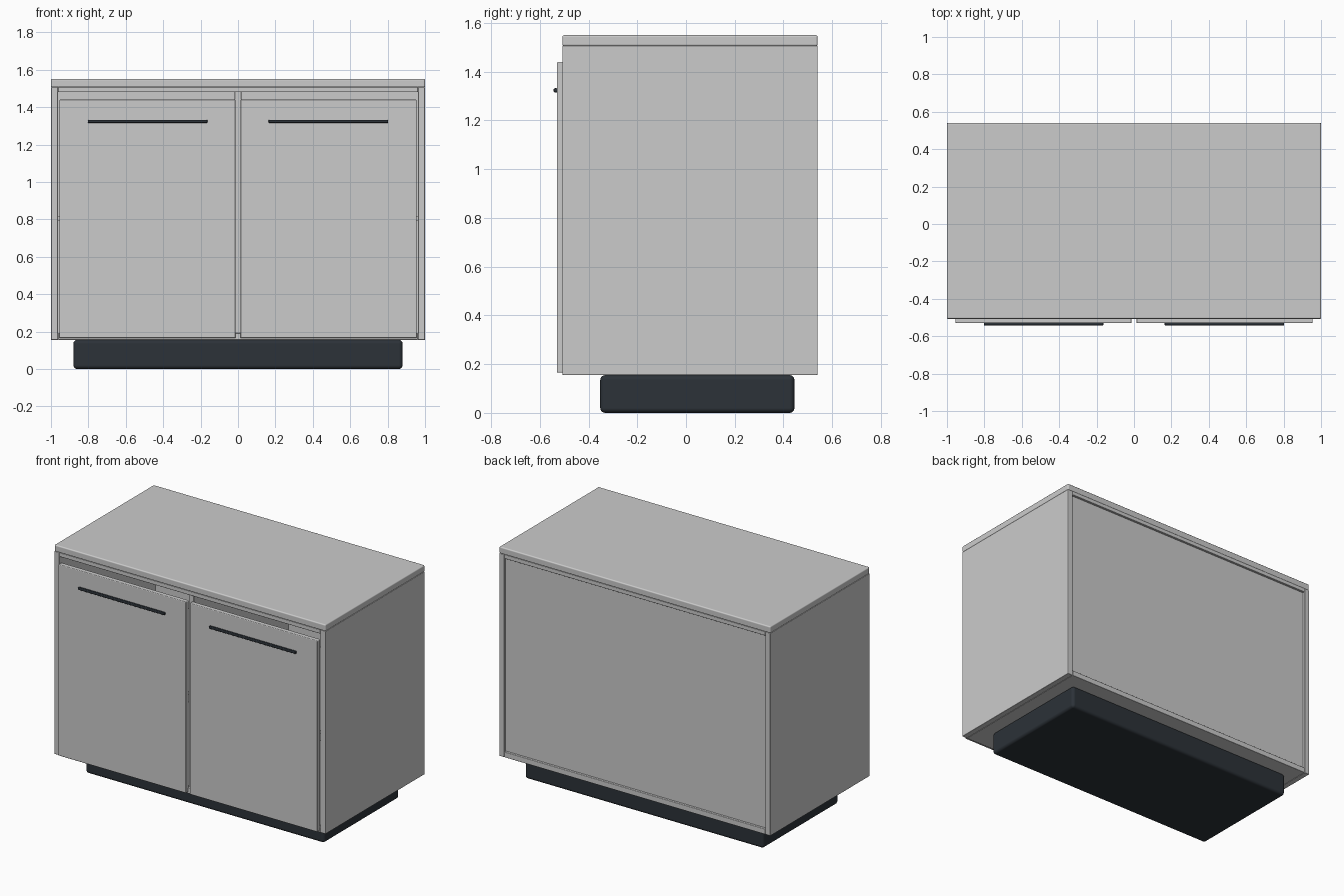
import bpy
from math import radians

if "Cube" in bpy.data.objects:
    bpy.data.objects.remove(bpy.data.objects["Cube"])

dark = bpy.data.materials.new("dark_finish")
dark.diffuse_color = (0.025, 0.032, 0.04, 1)
dark.use_nodes = True
dark.node_tree.nodes["Principled BSDF"].inputs["Base Color"].default_value = dark.diffuse_color


def box(name, x, y, z, bevel=0.005, segments=3, mat=None):
    """Bevelled box spanning the given (min, max) ranges."""
    bpy.ops.mesh.primitive_cube_add(
        size=1, location=[(r[0] + r[1]) / 2 for r in (x, y, z)])
    ob = bpy.context.object
    ob.name = name
    ob.scale = [r[1] - r[0] for r in (x, y, z)]
    bpy.ops.object.transform_apply(location=False, rotation=False, scale=True)
    bpy.ops.object.shade_smooth_by_angle(angle=radians(35))
    if bevel:
        m = ob.modifiers.new("edge_rounding", "BEVEL")
        m.width = bevel
        m.segments = segments
        m.harden_normals = True
    if mat:
        ob.data.materials.append(mat)
    return ob


FRONT, BACK = -0.507, 0.54

# Recessed plinth
box("plinth", (-0.88, 0.88), (-0.352, 0.445), (0, 0.155), 0.02, 4, dark)

# Carcass: worktop, rail panel under it, bottom, back and divider
box("worktop", (-1, 1), (FRONT, BACK), (1.505, 1.55), 0.008)
box("upper_panel", (-0.962, 0.962), (FRONT, BACK), (1.48, 1.507), 0.003)
box("bottom_panel", (-0.962, 0.962), (FRONT, BACK), (0.155, 0.192), 0.004)
box("back_panel", (-0.962, 0.962), (0.505, 0.525), (0.188, 1.484), 0)
box("divider", (-0.018, 0.018), (-0.492, 0.506), (0.19, 1.482), 0.002)

# Mirrored parts: side panel, shelf, door and handle
for side, s in (("left", -1), ("right", 1)):
    def span(a, b):
        return tuple(sorted((s * a, s * b)))
    box(f"{side}_side_panel", span(0.962, 1), (FRONT, BACK), (0.155, 1.507), 0.004)
    box(f"{side}_shelf", span(0.017, 0.963), (-0.47, 0.506), (0.79, 0.815), 0.002)
    box(f"{side}_door", span(0.013, 0.955), (-0.53, -0.497), (0.165, 1.44), 0.005)
    box(f"{side}_handle", span(0.163, 0.803), (-0.543, -0.526), (1.315, 1.332),
        0.005, 3, dark)
